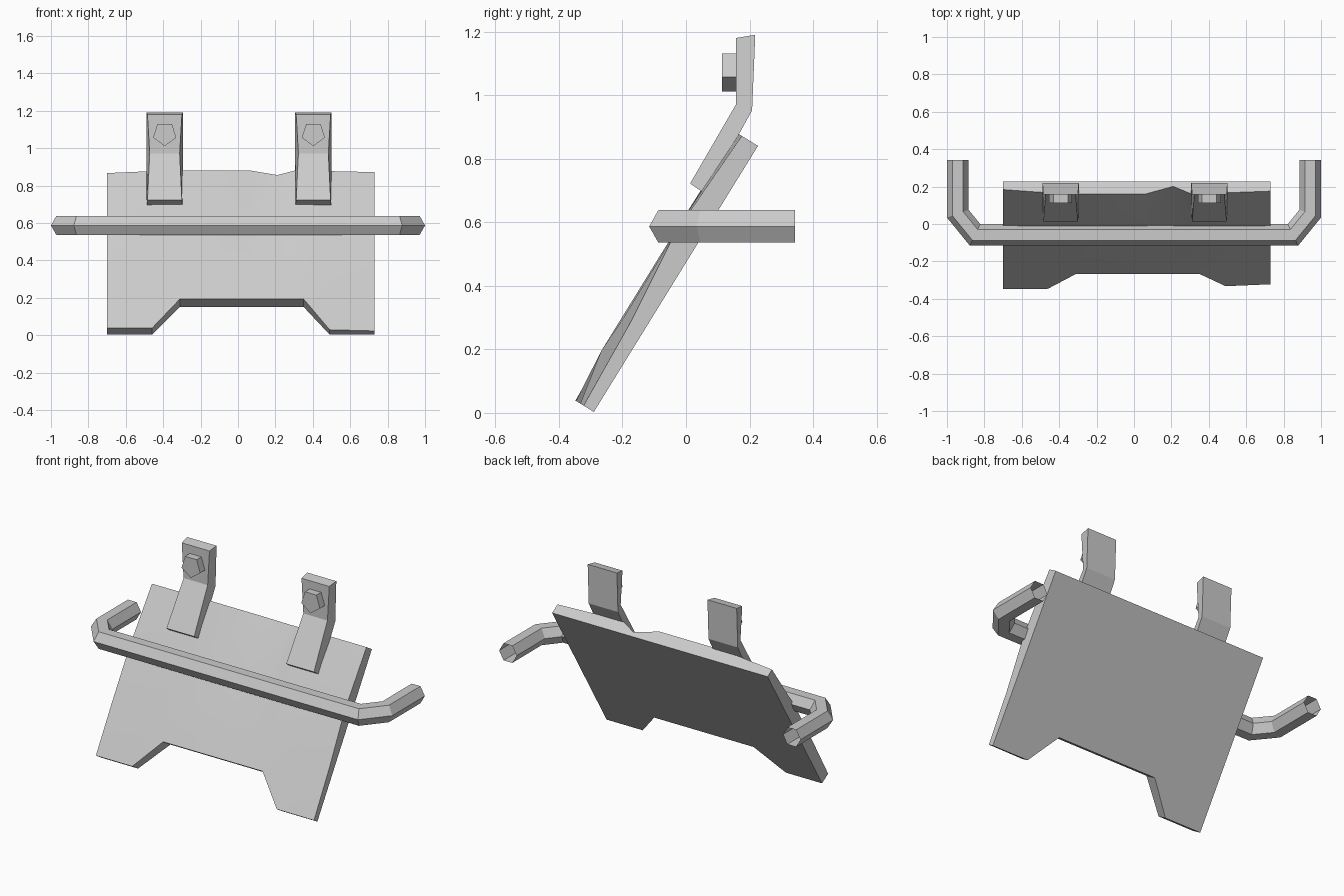
import bpy, bmesh, math
from mathutils import Vector

if "Cube" in bpy.data.objects:
    bpy.data.objects.remove(bpy.data.objects["Cube"])


def make_object(name, verts, faces):
    mesh = bpy.data.meshes.new(name)
    bm = bmesh.new()
    vs = [bm.verts.new(v) for v in verts]
    for f in faces:
        bm.faces.new([vs[i] for i in f])
    bmesh.ops.recalc_face_normals(bm, faces=bm.faces)
    bm.to_mesh(mesh)
    bm.free()
    obj = bpy.data.objects.new(name, mesh)
    bpy.context.collection.objects.link(obj)
    return obj


def prism_faces(n):
    sides = [(i, (i + 1) % n, n + (i + 1) % n, n + i) for i in range(n)]
    return sides + [tuple(range(n)), tuple(range(n, 2 * n))]


# Slanted plate: flat back, battered front given as thickness per column
# (x, start of column along the slope, thickness from bottom to top)
columns = [
    (-0.70, 0.00, (0.068, 0.075, 0.076, 0.050)),
    (-0.46, 0.00, (0.066, 0.080, 0.081, 0.070)),
    (-0.31, 0.175, (0.081, 0.081, 0.081, 0.078)),
    (0.06, 0.175, (0.081, 0.081, 0.081, 0.078)),
    (0.21, 0.175, (0.081, 0.081, 0.081, 0.030)),
    (0.30, 0.175, (0.081, 0.081, 0.081, 0.074)),
    (0.35, 0.175, (0.081, 0.081, 0.081, 0.074)),
    (0.49, 0.00, (0.050, 0.076, 0.081, 0.070)),
    (0.73, 0.00, (0.038, 0.050, 0.078, 0.060)),
]
rows = (None, 0.30, 0.62, 0.984)
UP = Vector((0, 0.525, 0.851))
OUT = Vector((0, -0.851, 0.525))
BASE = Vector((0, -0.29, 0.003))
front, back = [], []
for x, low, thick in columns:
    for s, t in zip(rows, thick):
        p = BASE + Vector((x, 0, 0)) + UP * (low if s is None else s)
        front.append(p + OUT * t)
        back.append(p)
nc, nr = len(columns), len(rows)
n = nc * nr
faces = []
for c in range(nc - 1):
    for r in range(nr - 1):
        a = c * nr + r
        q = (a, a + nr, a + nr + 1, a + 1)
        faces += [q, tuple(i + n for i in q)]
rim = ([c * nr for c in range(nc)]
       + [(nc - 1) * nr + r for r in range(1, nr)]
       + [c * nr + nr - 1 for c in range(nc - 2, -1, -1)]
       + [r for r in range(nr - 2, 0, -1)])
for a, b in zip(rim, rim[1:] + rim[:1]):
    faces.append((a, b, b + n, a + n))
plate = make_object("plate", front + back, faces)
bpy.context.view_layer.objects.active = plate
plate.select_set(True)
bpy.ops.object.shade_smooth_by_angle(angle=math.radians(30))
plate.select_set(False)

# Bent six-sided bar with open ends, swept with mitred corners
path = [Vector(p) for p in ((-0.942, 0.343), (-0.942, 0.055), (-0.85, -0.058),
                            (0.85, -0.058), (0.942, 0.055), (0.942, 0.343))]
verts, faces = [], []
for i, p in enumerate(path):
    d0 = (p - path[max(i - 1, 0)]).normalized()
    d1 = (path[min(i + 1, len(path) - 1)] - p).normalized()
    d0, d1 = (d0 if i else d1), (d1 if i < len(path) - 1 else d0)
    n0, n1 = Vector((d0.y, -d0.x)), Vector((d1.y, -d1.x))
    m = (n0 + n1).normalized()
    m /= m.dot(n0)
    for k in range(6):
        a = math.radians(60 * k)
        off = m * 0.058 * math.cos(a)
        verts.append((p.x + off.x, p.y + off.y, 0.587 + 0.059 * math.sin(a)))
for i in range(len(path) - 1):
    for k in range(6):
        a, b = i * 6 + k, i * 6 + (k + 1) % 6
        faces.append((a, b, b + 6, a + 6))
make_object("bar", verts, faces)

# Two bent brackets, each with a five-sided peg; profile is (y, z, half width)
profile = [(0.158, 1.18, 0.092), (0.218, 1.19, 0.097), (0.208, 0.952, 0.097),
           (0.062, 0.688, 0.097), (0.013, 0.722, 0.092), (0.158, 0.972, 0.080)]
for side, cx in (("left", -0.392), ("right", 0.403)):
    verts = [(cx + s * w, y, z) for s in (-1, 1) for y, z, w in profile]
    make_object(side + "_bracket", verts, prism_faces(6))
    ring = [math.radians(72 * k - 90) for k in range(5)]
    verts = [(cx + 0.065 * math.cos(a), y, 1.077 + 0.066 * math.sin(a))
             for y in (0.113, 0.17) for a in ring]
    make_object(side + "_peg", verts, prism_faces(5))
